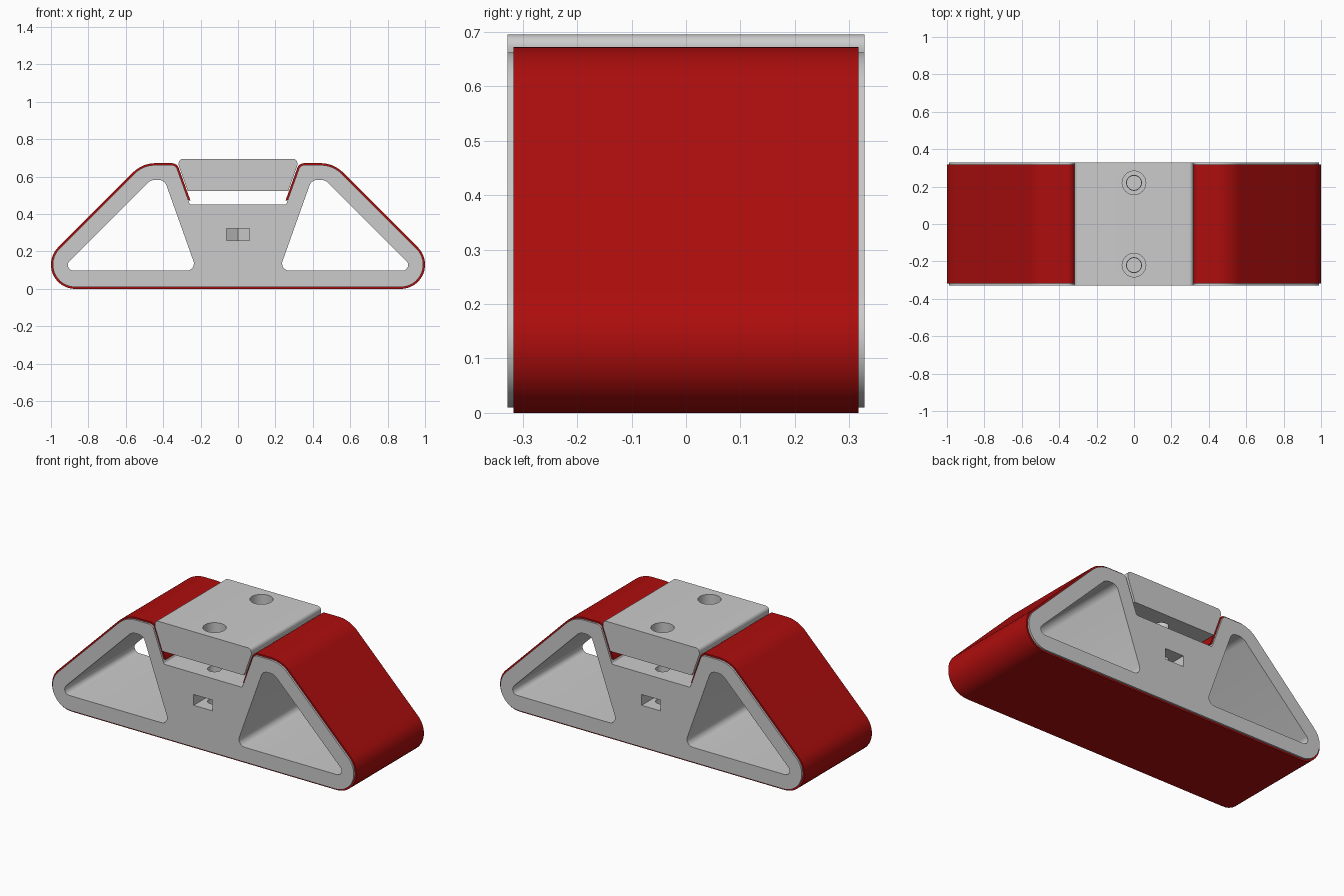
import bpy, bmesh, math
from mathutils import Vector

if "Cube" in bpy.data.objects:
    bpy.data.objects.remove(bpy.data.objects["Cube"])


def rounded(corners, seg=10):
    """Closed (x, z, radius) polygon -> list of points with filleted corners."""
    out = []
    n = len(corners)
    for i, (x, z, r) in enumerate(corners):
        p = Vector((x, z))
        if r <= 0:
            out.append(p)
            continue
        a = (Vector(corners[i - 1][:2]) - p).normalized()
        b = (Vector(corners[(i + 1) % n][:2]) - p).normalized()
        half = a.angle(b) / 2
        c = p + (a + b).normalized() * (r / math.sin(half))
        t = r / math.tan(half)
        va, vb = p + a * t - c, p + b * t - c
        sweep = va.angle(vb)
        for k in range(seg + 1):
            f = k / seg
            out.append(c + (va * math.sin((1 - f) * sweep)
                            + vb * math.sin(f * sweep)) / math.sin(sweep))
    return out


def mirrored(half):
    return half + [(-x, z, r) for x, z, r in reversed(half)]


def prism(name, pts, depth, lo, axis='Y'):
    """Extrude a 2D outline along Y (outline in xz) or Z (outline in xy)."""
    bm = bmesh.new()
    place = (lambda p: (p[0], lo, p[1])) if axis == 'Y' else (lambda p: (p[0], p[1], lo))
    face = bm.faces.new([bm.verts.new(place(p)) for p in pts])
    res = bmesh.ops.extrude_face_region(bm, geom=[face])
    move = Vector((0, depth, 0)) if axis == 'Y' else Vector((0, 0, depth))
    bmesh.ops.translate(bm, vec=move,
                        verts=[v for v in res['geom'] if isinstance(v, bmesh.types.BMVert)])
    bmesh.ops.recalc_face_normals(bm, faces=bm.faces)
    me = bpy.data.meshes.new(name)
    bm.to_mesh(me)
    bm.free()
    ob = bpy.data.objects.new(name, me)
    bpy.context.collection.objects.link(ob)
    return ob


def circle(r, cy, n=40):
    return [(r * math.cos(2 * math.pi * k / n), cy + r * math.sin(2 * math.pi * k / n))
            for k in range(n)]


def activate(ob):
    bpy.ops.object.select_all(action='DESELECT')
    ob.select_set(True)
    bpy.context.view_layer.objects.active = ob


def cut(ob, cutter):
    cutter.hide_render = True
    mod = ob.modifiers.new("cut", 'BOOLEAN')
    mod.operation, mod.solver, mod.object = 'DIFFERENCE', 'EXACT', cutter
    activate(ob)
    bpy.ops.object.modifier_apply(modifier=mod.name)
    bpy.data.objects.remove(cutter, do_unlink=True)


def smooth(ob):
    activate(ob)
    bpy.ops.object.shade_smooth_by_angle(angle=math.radians(30))


W, BW, T = 0.328, 0.317, 0.01    # body half width, belt half width, belt thickness


def jaw_x(z, off):
    """Sloped clamping face, offset outwards into the body by off."""
    return 0.257 + 0.36 * (z - 0.48) + off * 1.063


def outline(off, z_end, r_end):
    """Right half of the outer outline, inset by off."""
    top = 0.672 - off
    diag = 1.184 - off * math.sqrt(2)
    return [(jaw_x(z_end, off), z_end, r_end),
            (jaw_x(top, off), top, 0.04 - off),
            (diag - top, top, 0.17 - off),
            (diag - off, off, 0.13 - off)]


# body with two triangular windows
body = prism("block_body", rounded(mirrored(outline(T, 0.45, 0.012)), 16), 2 * W, -W)
window = [(0.22, 0.098, 0.038), (0.393, 0.583, 0.045), (0.467, 0.583, 0.06), (0.952, 0.098, 0.03)]
for s in (1, -1):
    cut(body, prism("window_cutter", rounded([(s * x, z, r) for x, z, r in window]), 1, -0.5))

# nut pockets (slot with pointed hexagon end) and screw holes
for s in (1, -1):
    pocket = [(-0.062, s * 0.5), (0.062, s * 0.5), (0.062, s * 0.184), (0, s * 0.148), (-0.062, s * 0.184)]
    cut(body, prism("pocket_cutter", pocket, 0.064, 0.258, 'Z'))
    cut(body, prism("screw_cutter", circle(0.038, s * 0.22), 0.4, 0.15, 'Z'))
smooth(body)

# abrasive belt wrapped around the body
path_out, path_in = outline(0, 0.472, 0), outline(T, 0.475, 0)
outer = rounded(mirrored(path_out), 16)
inner = rounded(mirrored(path_in), 16)
belt = prism("abrasive_belt", outer + inner[::-1], 2 * BW, -BW)
red = bpy.data.materials.new("belt_red")
red.diffuse_color = (0.42, 0.004, 0.004, 1)
red.use_nodes = True
red.node_tree.nodes["Principled BSDF"].inputs["Base Color"].default_value = red.diffuse_color
belt.data.materials.append(red)
smooth(belt)

# clamping wedge with counterbored screw holes
wedge = prism("clamp_wedge", rounded(mirrored([(0.269, 0.524, 0), (0.317, 0.66, 0), (0.317, 0.695, 0.022)])),
              2 * W, -W)
for s in (1, -1):
    cut(wedge, prism("bore_cutter", circle(0.063, s * 0.22), 0.2, 0.6, 'Z'))
    cut(wedge, prism("hole_cutter", circle(0.04, s * 0.22), 0.4, 0.48, 'Z'))
smooth(wedge)
